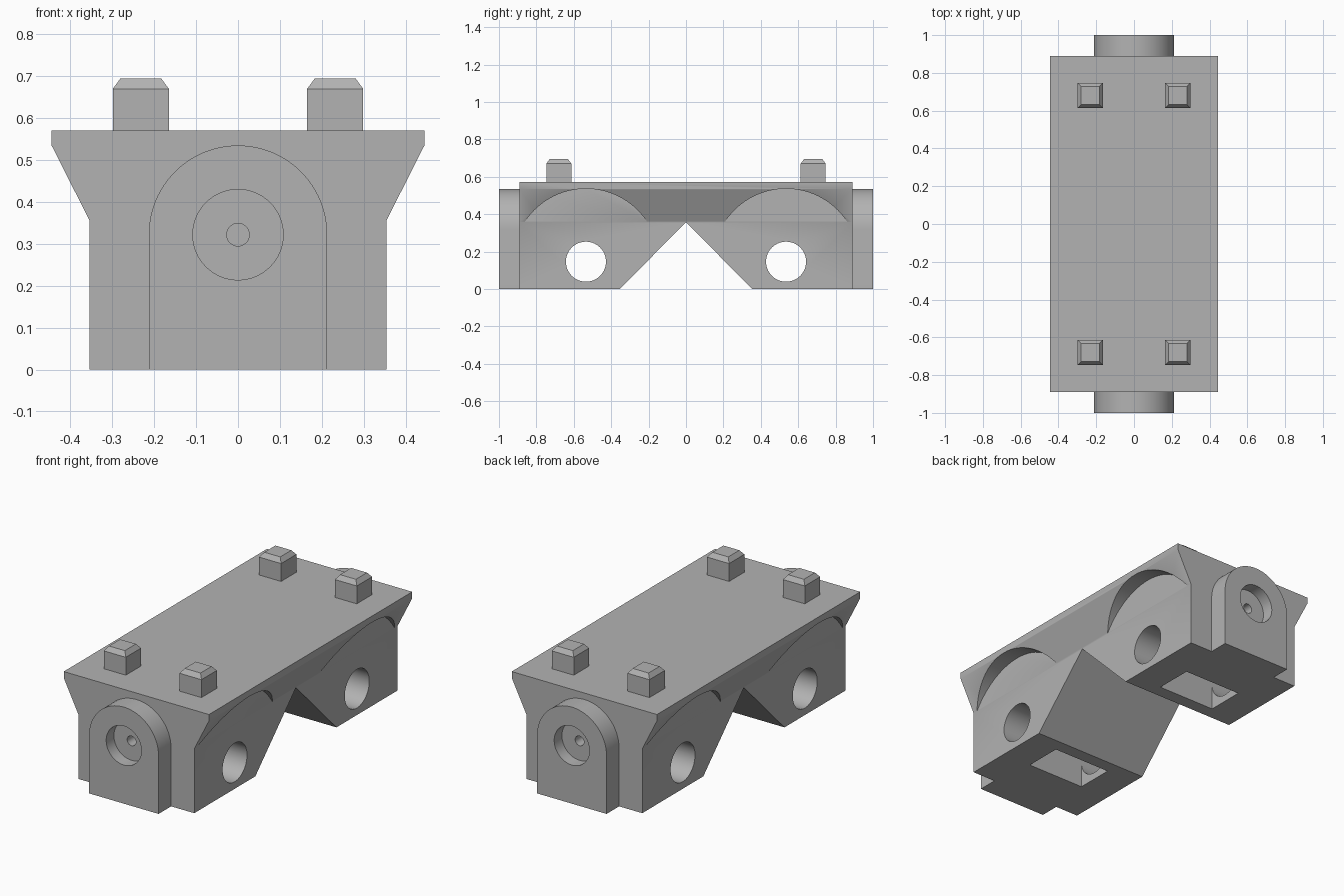
import bpy, bmesh, math
from mathutils import Matrix, Vector

cube = bpy.data.objects.get("Cube")
if cube:
    bpy.data.objects.remove(cube, do_unlink=True)

grey = bpy.data.materials.new("plain grey")
grey.use_nodes = True
GREY = (0.45, 0.45, 0.45, 1)
grey.diffuse_color = GREY
grey.node_tree.nodes["Principled BSDF"].inputs["Base Color"].default_value = GREY

END, SIDE, AXLE_Y, AXLE_Z, BOSS_Z = 0.89, 0.355, 0.535, 0.146, 0.322


def finish(name, bm):
    bmesh.ops.recalc_face_normals(bm, faces=bm.faces)
    mesh = bpy.data.meshes.new(name)
    bm.to_mesh(mesh)
    bm.free()
    mesh.materials.append(grey)
    ob = bpy.data.objects.new(name, mesh)
    bpy.context.collection.objects.link(ob)
    return ob


def prism(name, points, axis, start, stop):
    """Extrude a flat profile along x (points are y, z) or y (points are x, z)."""
    bm = bmesh.new()
    place = (lambda a, b: (start, a, b)) if axis == "x" else (lambda a, b: (a, start, b))
    face = bm.faces.new([bm.verts.new(place(a, b)) for a, b in points])
    out = bmesh.ops.extrude_face_region(bm, geom=[face])
    shift = Vector((stop - start, 0, 0) if axis == "x" else (0, stop - start, 0))
    bmesh.ops.translate(bm, vec=shift, verts=[g for g in out["geom"] if isinstance(g, bmesh.types.BMVert)])
    return finish(name, bm)


def circle(a, b, r, n=64, sweep=math.tau):
    steps = n if sweep == math.tau else n + 1
    return [(a + r * math.cos(sweep * i / n), b + r * math.sin(sweep * i / n)) for i in range(steps)]


def box(name, centre, size):
    bm = bmesh.new()
    bmesh.ops.create_cube(bm, size=1, matrix=Matrix.Translation(centre) @ Matrix.Diagonal((*size, 1)))
    return finish(name, bm)


def cut(ob, cutter):
    """Subtract the cutter, then discard it."""
    cutter.hide_render = True
    mod = ob.modifiers.new("cut", "BOOLEAN")
    mod.operation, mod.solver, mod.object = "DIFFERENCE", "EXACT", cutter
    bpy.context.view_layer.update()
    graph = bpy.context.evaluated_depsgraph_get()
    mesh = bpy.data.meshes.new_from_object(ob.evaluated_get(graph))
    ob.modifiers.clear()
    ob.data = mesh
    bpy.data.objects.remove(cutter, do_unlink=True)


def smooth(ob):
    bpy.ops.object.select_all(action="DESELECT")
    ob.select_set(True)
    bpy.context.view_layer.objects.active = ob
    bpy.ops.object.shade_smooth_by_angle(angle=math.radians(30))


# Main block with flared top edges
half = [(SIDE, 0), (SIDE, 0.357), (0.445, 0.535), (0.445, 0.571)]
body = prism("body", half + [(-x, z) for x, z in reversed(half)], "y", -END, END)

# Notch under the middle
cut(body, prism("notch_cutter", [(-0.365, -0.01), (0.365, -0.01), (0, 0.356)], "x", -0.6, 0.6))

for s, where in ((-1, "front"), (1, "back")):
    y = s * AXLE_Y
    # Round wheel clearances in both flared edges
    for side in (-1, 1):
        cut(body, prism("arch_cutter", circle(y, AXLE_Z, 0.39, 96), "x", side * (SIDE + 0.0005), side * 0.6))
    # Bottom pocket and axle hole
    cut(body, box("pocket_cutter", (0, y, 0.12), (SIDE, 0.214, 0.26)))
    cut(body, prism("axle_cutter", circle(y, AXLE_Z, 0.107), "x", -0.6, 0.6))

    # Round-topped end boss with a recess and pin hole
    outline = circle(0, BOSS_Z, 0.213, 48, math.pi) + [(-0.213, 0), (0.213, 0)]
    boss = prism(where + "_boss", outline, "y", s * END, s)
    cut(boss, prism("recess_cutter", circle(0, BOSS_Z, 0.108), "y", s * 0.932, s * 1.1))
    for part in (boss, body):
        cut(part, prism("pin_cutter", circle(0, BOSS_Z, 0.027, 32), "y", s * 0.8, s * 1.1))
    smooth(boss)

    # Chamfered pegs on top
    for side, label in ((-1, "right"), (1, "left")):
        peg = box(f"{where}_{label}_peg", (side * 0.232, s * 0.68, 0.62), (0.134, 0.134, 0.1))
        bm = bmesh.new()
        bm.from_mesh(peg.data)
        bm.normal_update()
        top = max(bm.faces, key=lambda f: f.calc_center_median().z)
        bmesh.ops.inset_region(bm, faces=[top], thickness=0.026)
        bmesh.ops.translate(bm, vec=(0, 0, 0.025), verts=top.verts)
        bm.to_mesh(peg.data)
        bm.free()

smooth(body)
